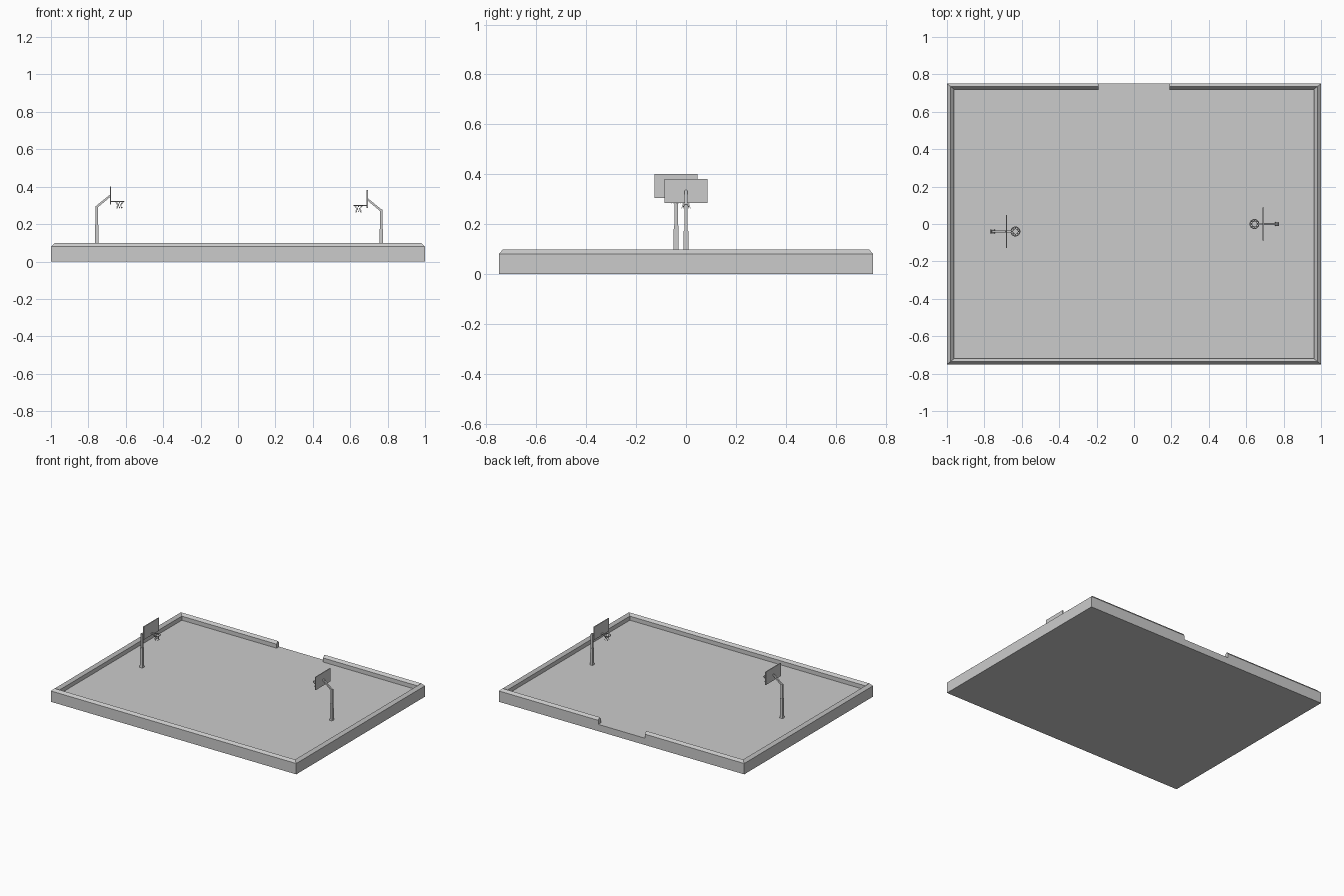
import bpy, bmesh, math
from mathutils import Vector, Matrix

if "Cube" in bpy.data.objects:
    bpy.data.objects.remove(bpy.data.objects["Cube"])

col = bpy.context.scene.collection


def make(name, bm):
    bmesh.ops.recalc_face_normals(bm, faces=bm.faces)
    me = bpy.data.meshes.new(name)
    bm.to_mesh(me)
    bm.free()
    ob = bpy.data.objects.new(name, me)
    col.objects.link(ob)
    return ob


def box(name, lo, hi):
    bm = bmesh.new()
    bmesh.ops.create_cube(bm, size=1)
    lo, hi = Vector(lo), Vector(hi)
    for v in bm.verts:
        v.co = (lo + hi) / 2 + v.co * (hi - lo)
    return make(name, bm)


def bar(name, a, b, r1, r2):
    """Square tapered bar from a to b."""
    a, b = Vector(a), Vector(b)
    d = b - a
    bm = bmesh.new()
    bmesh.ops.create_cone(bm, cap_ends=True, segments=4, radius1=r1 * 2 ** .5,
                          radius2=r2 * 2 ** .5, depth=d.length,
                          matrix=Matrix.Rotation(math.pi / 4, 4, 'Z'))
    tilt = Matrix.Rotation(math.atan2(d.x, d.z), 4, 'Y')
    bm.transform(Matrix.Translation((a + b) / 2) @ tilt)
    return make(name, bm)


def wires(name, paths, radius, cyclic=False, res=0):
    cu = bpy.data.curves.new(name, 'CURVE')
    cu.dimensions = '3D'
    cu.bevel_depth, cu.bevel_resolution = radius, res
    for pts in paths:
        sp = cu.splines.new('POLY')
        sp.points.add(len(pts) - 1)
        for p, co in zip(sp.points, pts):
            p.co = (*co, 1)
        sp.use_cyclic_u = cyclic
    ob = bpy.data.objects.new(name, cu)
    col.objects.link(ob)
    return ob


# court tray: stepped rectangular rings from underside to floor
rings = [(1, .75, 0), (1, .75, .08), (.98, .735, .098),
         (.962, .72, .08), (.962, .72, .05)]
bm = bmesh.new()
loops = [[bm.verts.new((sx * x, sy * y, z))
          for sx, sy in ((-1, -1), (1, -1), (1, 1), (-1, 1))] for x, y, z in rings]
for a, b in zip(loops, loops[1:]):
    for i in range(4):
        j = (i + 1) % 4
        bm.faces.new((a[i], a[j], b[j], b[i]))
bm.faces.new(loops[0][::-1])
bm.faces.new(loops[-1])
court = make("court_with_wall", bm)

# entrance gap in the back wall
cutter = box("gap_cutter", (-.19, .6, .05), (.19, .9, .3))
cutter.hide_render = True
cutter.hide_viewport = False
mod = court.modifiers.new("gap", 'BOOLEAN')
mod.operation, mod.solver, mod.object = 'DIFFERENCE', 'EXACT', cutter
bpy.context.view_layer.objects.active = court
bpy.ops.object.modifier_apply(modifier="gap")
bpy.data.objects.remove(cutter)


# basketball stand, local origin at the post foot, hoop towards +x
def circle(r, z, turn=0, n=12):
    return [(.121 + r * math.cos(math.tau * i / n + turn),
             r * math.sin(math.tau * i / n + turn), z) for i in range(n)]


HOOP = .27
top = circle(.023, HOOP, 0, 8)
mids = circle(.012, HOOP - .018, math.pi / 8, 8)
low = circle(.017, HOOP - .037, 0, 8)
strands = [[top[i], mids[i - k], low[i]] for i in range(8) for k in (0, 1)]

stand = [
    bar("post_foot", (0, 0, -.01), (0, 0, .022), .012, .010),
    bar("post_lower", (0, 0, .02), (0, 0, .145), .010, .009),
    bar("post_upper", (0, 0, .14), (0, 0, .248), .007, .007),
    bar("post_arm", (-.002, 0, .241), (.072, 0, .302), .006, .005),
    box("backboard", (.071, -.087, .255), (.077, .087, .351)),
    box("hoop_bracket", (.076, -.006, HOOP - .003), (.098, .006, HOOP + .003)),
    wires("hoop_rim", [circle(.024, HOOP, 0, 16)], .0028, True, 1),
    wires("hoop_net", strands, .0009),
]

# place one stand at each end
for part in stand:
    twin = part.copy()
    twin.name = part.name + "_right"
    col.objects.link(twin)
    part.name += "_left"
    part.location = (-.755, -.04, .05)
    twin.location = (.765, 0, .03)
    twin.rotation_euler.z = math.pi
